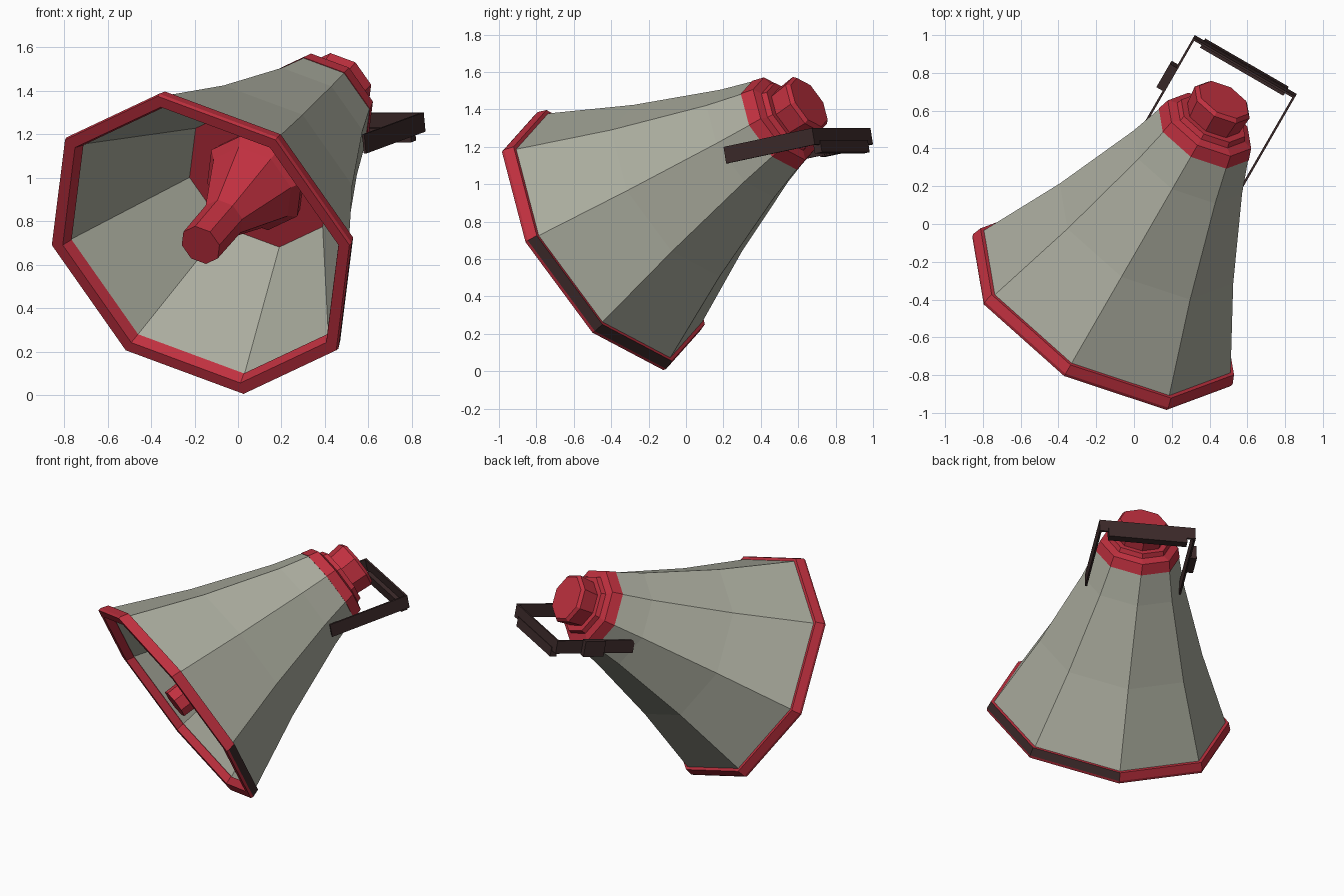
import bpy, bmesh
from math import radians, cos, sin, pi
from mathutils import Matrix, Vector

if "Cube" in bpy.data.objects:
    bpy.data.objects.remove(bpy.data.objects["Cube"])


def material(name, rgb):
    m = bpy.data.materials.new(name)
    m.diffuse_color = (*rgb, 1)
    m.use_nodes = True
    m.node_tree.nodes["Principled BSDF"].inputs["Base Color"].default_value = m.diffuse_color
    return m


GREY = material("warm grey", (0.40, 0.41, 0.34))
RED = material("red", (0.53, 0.03, 0.05))
DARK = material("dark brown", (0.045, 0.023, 0.023))

SIDES = 8
YAW = Matrix.Rotation(radians(-30), 4, 'Z')
# Horn frame: local y runs along the axis from mouth to rear
HORN = Matrix.Translation((-0.172, -0.463, 0.69)) @ YAW @ Matrix.Rotation(radians(30), 4, 'X')
# Handle frame: origin in the middle of the rear bar
HANDLE = Matrix.Translation((0.585, 0.832, 1.255)) @ YAW @ Matrix.Rotation(radians(10.5), 4, 'X')


def finish(name, bm, matrix, mats):
    bmesh.ops.recalc_face_normals(bm, faces=bm.faces)
    bm.transform(matrix)
    me = bpy.data.meshes.new(name)
    bm.to_mesh(me)
    bm.free()
    for m in mats:
        me.materials.append(m)
    ob = bpy.data.objects.new(name, me)
    bpy.context.collection.objects.link(ob)
    return ob


def lathe(name, profile, mats, loop=False, paint=None):
    """Turn (distance, radius) points round the horn axis with flat sides."""
    bm = bmesh.new()
    rings = []
    for t, r in profile:
        if r == 0:
            rings.append([bm.verts.new((0, t, 0))] * SIDES)
        else:
            rings.append([bm.verts.new((r * cos(2 * pi * k / SIDES), t, r * sin(2 * pi * k / SIDES)))
                          for k in range(SIDES)])
    pairs = list(zip(rings, rings[1:] + rings[:1]))
    for i, (a, b) in enumerate(pairs if loop else pairs[:-1]):
        for k in range(SIDES):
            n = (k + 1) % SIDES
            f = bm.faces.new(dict.fromkeys([a[k], a[n], b[n], b[k]]))
            if paint and paint(i, k):
                f.material_index = 1
    return finish(name, bm, HORN, mats)


def box(name, centre, size, mat):
    bm = bmesh.new()
    bmesh.ops.create_cube(bm, size=1, matrix=Matrix.Translation(centre) @ Matrix.Diagonal((*size, 1)))
    return finish(name, bm, HANDLE, [mat])


# Flared horn shell with a straight inner funnel
lathe("horn_body", [(1.27, 0), (1.27, 0.265), (1.055, 0.332), (0.55, 0.53), (0.04, 0.768),
                    (0.02, 0.735), (0.63, 0.365), (0.64, 0)], [GREY])

# Mouth rim; the two lower right outer faces are dark
lathe("mouth_rim", [(0.07, 0.775), (0.018, 0.793), (0.0, 0.79), (0.0, 0.732), (0.05, 0.71), (0.07, 0.745)],
      [RED, DARK], loop=True, paint=lambda i, k: i == 0 and k in (6, 7))

# Inner back plate and the small horn inside the mouth
lathe("inner_plate", [(0.622, 0), (0.622, 0.372), (0.65, 0.36), (0.65, 0)], [RED])
lathe("inner_horn", [(0.0, 0), (0.0, 0.1), (0.24, 0.102), (0.53, 0.215), (0.57, 0.25), (0.63, 0.235), (0.63, 0)], [RED])

# Rear collar and end knob
lathe("rear_collar", [(1.25, 0), (1.25, 0.275), (1.32, 0.255), (1.335, 0.205), (1.365, 0.195), (1.365, 0)], [RED])
lathe("rear_knob", [(1.34, 0), (1.34, 0.155), (1.475, 0.168), (1.495, 0.15), (1.495, 0)], [RED])

# Bracket handle: two flat arms, a rear bar, a grip and a trigger
for side, name in ((1, "right_handle_arm"), (-1, "left_handle_arm")):
    box(name, (side * 0.306, -0.272, 0), (0.012, 0.556, 0.09), DARK)
box("handle_bar", (0, 0, 0), (0.624, 0.012, 0.09), DARK)
box("handle_grip", (0, -0.012, -0.055), (0.51, 0.045, 0.065), DARK)
box("trigger", (-0.328, -0.25, 0), (0.045, 0.145, 0.105), DARK)
